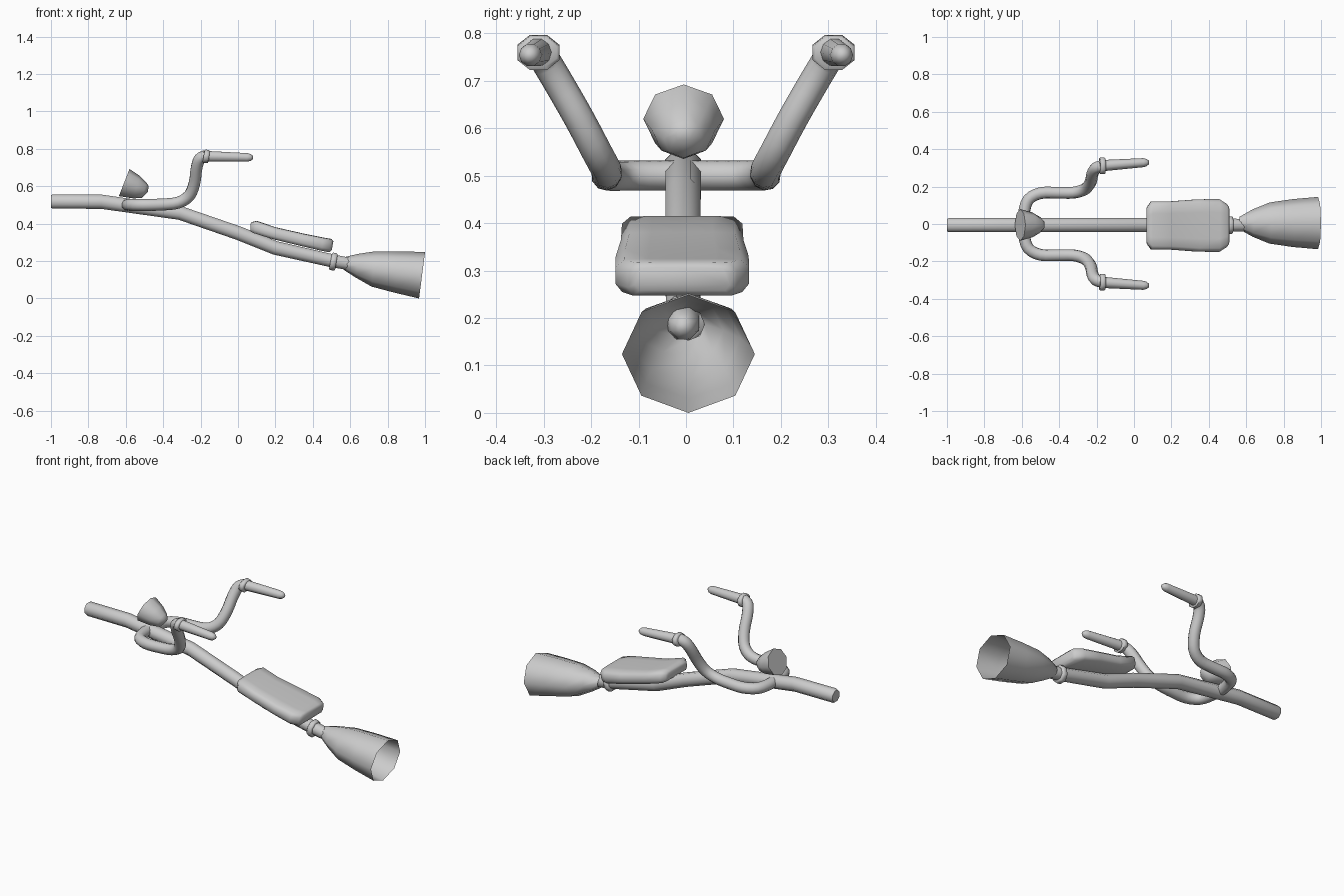
import bpy, bmesh, math
from mathutils import Vector

if "Cube" in bpy.data.objects:
    bpy.data.objects.remove(bpy.data.objects["Cube"])


def polygon(n, phase=0.0):
    return [(math.sin(2 * math.pi * (i + phase) / n), math.cos(2 * math.pi * (i + phase) / n)) for i in range(n)]


def skin(name, rings, cap_a=True, cap_b=True, angle=60):
    """Join rings of points into one smooth-shaded skin."""
    bm = bmesh.new()
    rows = [[bm.verts.new(p) for p in r] for r in rings]
    n = len(rows[0])
    for a, b in zip(rows, rows[1:]):
        for i in range(n):
            bm.faces.new((a[i], a[(i + 1) % n], b[(i + 1) % n], b[i]))
    if cap_a:
        bm.faces.new(rows[0][::-1])
    if cap_b:
        bm.faces.new(rows[-1])
    bmesh.ops.recalc_face_normals(bm, faces=bm.faces)
    me = bpy.data.meshes.new(name)
    bm.to_mesh(me)
    bm.free()
    ob = bpy.data.objects.new(name, me)
    bpy.context.collection.objects.link(ob)
    bpy.ops.object.select_all(action='DESELECT')
    ob.select_set(True)
    bpy.context.view_layer.objects.active = ob
    bpy.ops.object.shade_smooth_by_angle(angle=math.radians(angle))
    return ob


def loft(name, profile, sections, cy=0.0, **kw):
    """Sections given as top x, z, bottom x, z and half width."""
    rings = []
    for tx, tz, bx, bz, hw in sections:
        top, bot = Vector((tx, cy, tz)), Vector((bx, cy, bz))
        mid, up = (top + bot) / 2, (top - bot) / 2
        rings.append([mid + up * v + Vector((0, hw * u, 0)) for u, v in profile])
    return skin(name, rings, **kw)


def sweep(name, points, radii, n=8, phase=0.5, **kw):
    """Tube through points, frame carried along the path."""
    pts = [Vector(p) for p in points]
    if isinstance(radii, float):
        radii = [radii] * len(pts)
    up, rings = Vector((0, 0, 1)), []
    for i, p in enumerate(pts):
        t = (pts[min(i + 1, len(pts) - 1)] - pts[max(i - 1, 0)]).normalized()
        up = (up - t * up.dot(t)).normalized()
        side = t.cross(up)
        rings.append([p + (side * u + up * v) * radii[i] for u, v in polygon(n, phase)])
    return skin(name, rings, **kw)


def rounded(points, steps=4):
    """Catmull-Rom smoothing of a path."""
    p = [Vector(q) for q in points]
    p = [p[0] * 2 - p[1]] + p + [p[-1] * 2 - p[-2]]
    out = []
    for a, b, c, d in zip(p, p[1:], p[2:], p[3:]):
        for k in range(steps):
            t = k / steps
            out.append(0.5 * (2 * b + (c - a) * t + (2 * a - 5 * b + 4 * c - d) * t * t
                              + (3 * b - a - 3 * c + d) * t ** 3))
    return out + [p[-2]]


# Broom shaft, with a rounded tail inside the bristles
Y = -0.006
sweep("broom_shaft",
      [(-1, Y, .518), (-.99, Y, .518), (-.73, Y, .517), (-.31, Y, .457), (0, Y, .35),
       (.2, Y, .27), (.5, Y, .202), (.58, Y, .187), (.615, Y, .182), (.635, Y, .18)],
      [.036, .041, .041, .04, .04, .04, .038, .036, .028, .012])

# Binding ring
sweep("binding_ring", [(.495, Y, .2), (.5, Y, .199), (.52, Y, .195), (.526, Y, .194)],
      [.045, .051, .051, .045])

# Open bristle bell
loft("bristle_bell", polygon(8),
     [(.565, .22, .565, .153, .034), (.64, .238, .632, .11, .074),
      (.735, .252, .715, .063, .11), (.86, .252, .84, .03, .128), (1, .248, .968, 0, .14)],
     cy=.005, cap_a=False, cap_b=False)

# Seat
edge = [(0, 1), (.5, 1), (.86, .95), (1, .5), (1, -.5), (.9, -1)]
seat_profile = edge + [(0, -1)] + [(-u, v) for u, v in edge[:0:-1]]
loft("seat", seat_profile,
     [(.066, .398, .066, .364, .085), (.072, .408, .068, .357, .1), (.1, .415, .085, .349, .127),
      (.2, .381, .19, .316, .129), (.35, .347, .335, .281, .14),
      (.46, .325, .445, .255, .141), (.5, .318, .488, .247, .115), (.51, .306, .501, .258, .1)],
     cy=-.008)

# Headlamp
loft("headlamp", polygon(8),
     [(-.58, .692, -.637, .547, .085), (-.525, .655, -.56, .535, .066),
      (-.488, .618, -.515, .537, .042), (-.478, .6, -.482, .57, .018)], cy=-.005)

# Handlebar, one half mirrored into a full path
half = [(-.59, 0, .5), (-.588, .06, .5), (-.565, .13, .5), (-.5, .165, .5), (-.41, .167, .502),
        (-.32, .168, .512), (-.26, .188, .55), (-.232, .225, .62), (-.222, .268, .695),
        (-.205, .298, .745), (-.17, .31, .763)]
path = [(x, -y, z) for x, y, z in half[:0:-1]] + half
sweep("handlebar", rounded(path, 3), .032, n=10)

# Grips and collars
for s, label in ((1, "left"), (-1, "right")):
    loft("collar_" + label, polygon(8, .5),
         [(-.178, .793, -.19, .729, .042), (-.172, .799, -.184, .723, .048),
          (-.155, .796, -.163, .72, .048), (-.15, .79, -.158, .728, .042)], cy=s * .311)
    sweep("grip_" + label,
          [(-.17, s * .312, .76), (.05, s * .328, .754), (.068, s * .329, .7535), (.08, s * .33, .753)],
          [.03, .024, .019, .009], n=10)
